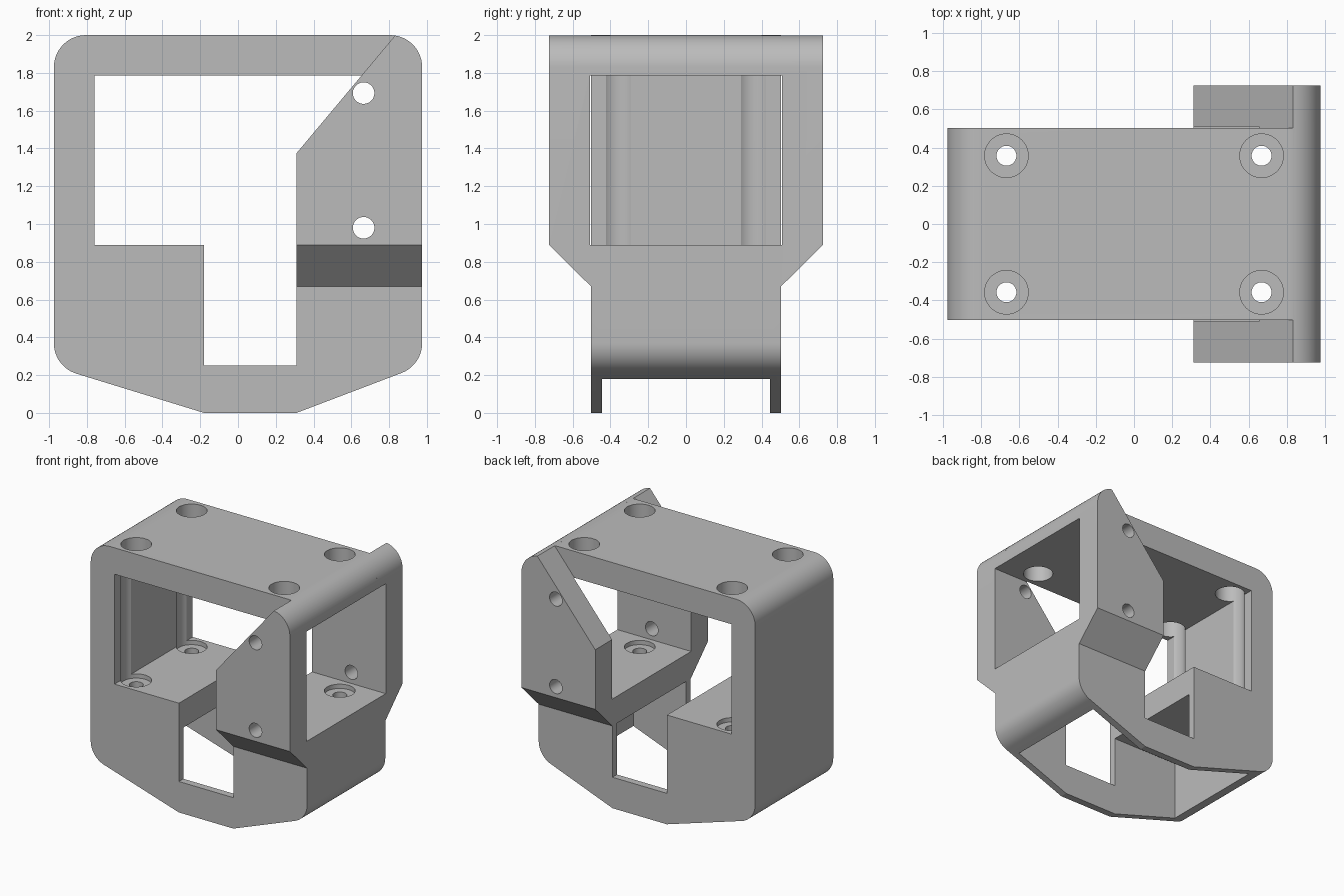
import bpy, bmesh
from math import radians, sin, cos

cube = bpy.data.objects.get("Cube")
if cube:
    bpy.data.objects.remove(cube, do_unlink=True)

grey = bpy.data.materials.new("plain_grey")
grey.use_nodes = True
colour = (0.5, 0.5, 0.5, 1)
grey.diffuse_color = colour
grey.node_tree.nodes["Principled BSDF"].inputs["Base Color"].default_value = colour

W, TOP, R = 0.975, 2.0, 0.17      # half width, height, corner radius
D, EAR = 0.503, 0.725             # half depths of the body and of the ears
SLOT_L, SLOT_R = -0.18, 0.31
FLOOR_TOP, FLOOR_BOTTOM, ROOF = 0.89, 0.67, 1.785


def make_object(name, bm):
    bmesh.ops.recalc_face_normals(bm, faces=bm.faces)
    mesh = bpy.data.meshes.new(name)
    bm.to_mesh(mesh)
    bm.free()
    mesh.materials.append(grey)
    obj = bpy.data.objects.new(name, mesh)
    bpy.context.collection.objects.link(obj)
    return obj


def prism(name, profile, near, far, adjust=None):
    """Extrude an x-z profile along y; adjust may move the vertices."""
    bm = bmesh.new()
    rings = [[bm.verts.new((x, y, z)) for x, z in profile] for y in (near, far)]
    bm.faces.new(rings[0])
    bm.faces.new(rings[1])
    n = len(profile)
    for i in range(n):
        j = (i + 1) % n
        bm.faces.new((rings[0][i], rings[0][j], rings[1][j], rings[1][i]))
    if adjust:
        adjust(rings)
    return make_object(name, bm)


def box(name, x0, x1, y0, y1, z0, z1):
    return prism(name, [(x0, z0), (x1, z0), (x1, z1), (x0, z1)], y0, y1)


def cylinder(name, radius, centre, length, along_y=False):
    bm = bmesh.new()
    bmesh.ops.create_cone(bm, cap_ends=True, segments=48, radius1=radius,
                          radius2=radius, depth=length)
    obj = make_object(name, bm)
    if along_y:
        for v in obj.data.vertices:
            v.co = (v.co.x, -v.co.z, v.co.y)
    for v in obj.data.vertices:
        v.co.x += centre[0]
        v.co.y += centre[1]
        v.co.z += centre[2]
    return obj


def combine(target, tool, operation="DIFFERENCE"):
    mod = target.modifiers.new("combine", "BOOLEAN")
    mod.operation = operation
    mod.solver = "EXACT"
    mod.object = tool
    bpy.context.view_layer.objects.active = target
    bpy.ops.object.modifier_apply(modifier=mod.name)
    bpy.data.objects.remove(tool, do_unlink=True)


def arc(cx, cz, start, end, steps=12):
    angles = [radians(start + (end - start) * i / steps) for i in range(steps + 1)]
    return [(cx + R * cos(a), cz + R * sin(a)) for a in angles]


# Body: rounded block with a tapered chin
cx, low, high = W - R, 0.37, TOP - R
outline = [(SLOT_L, 0), (SLOT_R, 0)]
outline += arc(cx, low, -69, 0) + arc(cx, high, 0, 90)
outline += arc(-cx, high, 90, 180) + arc(-cx, low, 180, 253)
body = prism("mount_bracket", outline, -D, D)

# Ears: side plates with a sloping front edge and a chamfered underside
inner = 0.4
ear_profile = [(SLOT_R, FLOOR_TOP), (W, FLOOR_TOP)] + arc(cx, high, 0, 81) + [(SLOT_R, 1.375)]


def chamfer(rings):
    for v in rings[0][:2]:
        v.co.z = FLOOR_BOTTOM - (D - inner)


for side in (-1, 1):
    combine(body, prism("ear", ear_profile, side * inner, side * EAR, chamfer), "UNION")

# Main window, open to the front, back and +x side
combine(body, box("window_cutter", -0.76, 1.3, -0.509, 0.509, FLOOR_TOP, ROOF))
# Hollow underside
combine(body, box("cavity_cutter", -0.785, 0.785, -0.445, 0.445, -0.2, FLOOR_BOTTOM))
# Slot through the front and back plates and the floor
combine(body, box("slot_cutter", SLOT_L, SLOT_R, -0.6, 0.6, 0.252, 1.0))

# Four vertical bolt holes with wide counterbores from above
bore_bottom = FLOOR_TOP - 0.035
for x in (-0.667, 0.667):
    for y in (-0.357, 0.357):
        combine(body, cylinder("bore", 0.114, (x, y, bore_bottom + 0.75), 1.5))
        combine(body, cylinder("bolt_hole", 0.052, (x, y, 0.8), 0.5))

# Cross holes through both ears
for z in (0.98, 1.693):
    combine(body, cylinder("cross_hole", 0.057, (0.665, 0, z), 2, along_y=True))

# Smooth the rounded corners and bores, keep the edges sharp
bpy.ops.object.select_all(action="DESELECT")
body.select_set(True)
bpy.context.view_layer.objects.active = body
bpy.ops.object.shade_smooth_by_angle(angle=radians(15))
